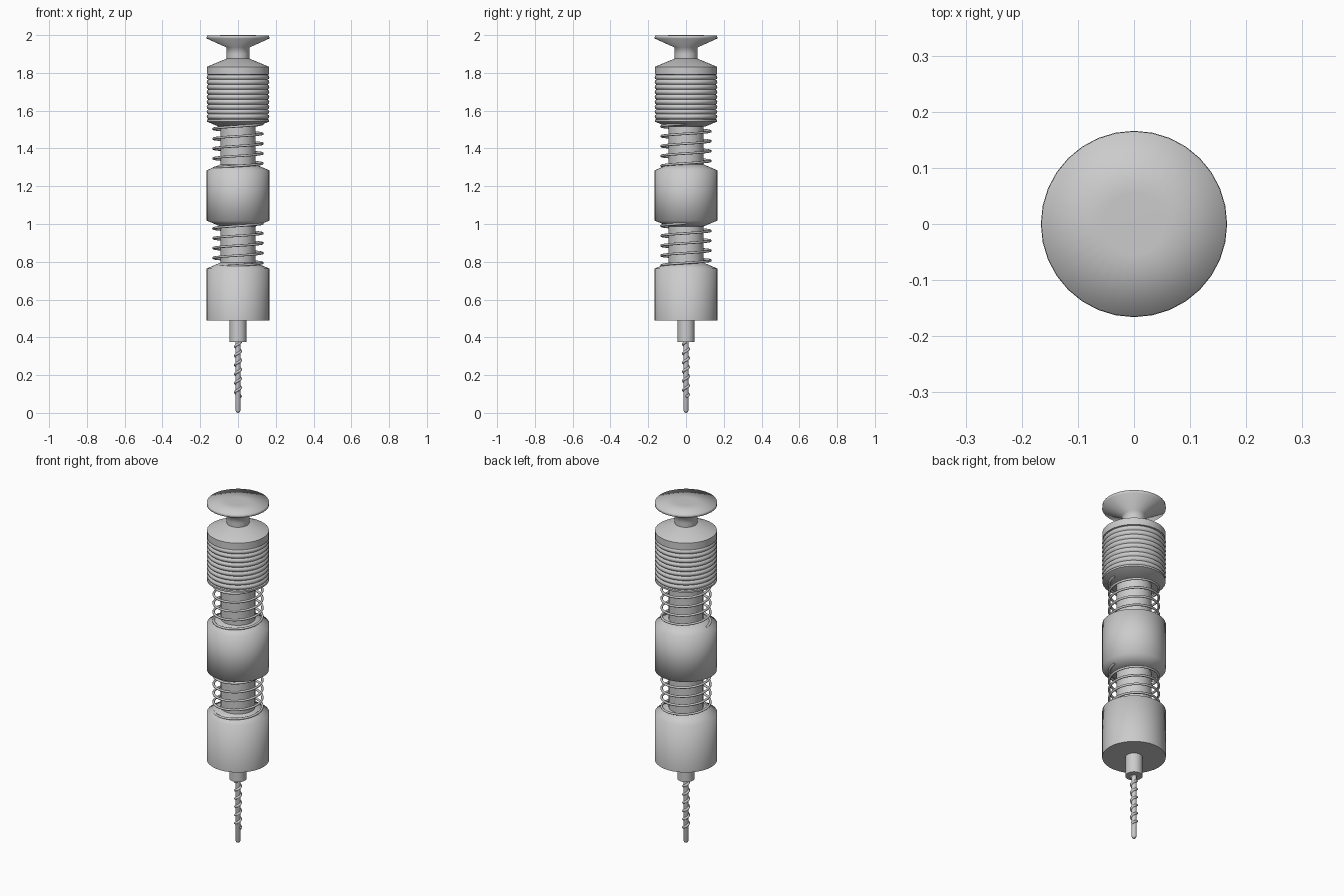
import bpy, bmesh, math

if "Cube" in bpy.data.objects:
    bpy.data.objects.remove(bpy.data.objects["Cube"])

SIDES = 32


def lathe(name, profile, sides=SIDES, angle=None):
    """Spin a (radius, z) profile around z; zero radius closes to a point."""
    bm = bmesh.new()
    verts = [bm.verts.new((r, 0, z)) for r, z in profile]
    edges = [bm.edges.new(pair) for pair in zip(verts, verts[1:])]
    bmesh.ops.spin(bm, geom=verts + edges, cent=(0, 0, 0), axis=(0, 0, 1),
                   angle=2 * math.pi, steps=sides, use_duplicate=False)
    bmesh.ops.remove_doubles(bm, verts=bm.verts, dist=1e-5)
    bmesh.ops.recalc_face_normals(bm, faces=bm.faces)
    mesh = bpy.data.meshes.new(name)
    bm.to_mesh(mesh)
    bm.free()
    ob = bpy.data.objects.new(name, mesh)
    bpy.context.collection.objects.link(ob)
    bpy.ops.object.select_all(action='DESELECT')
    ob.select_set(True)
    bpy.context.view_layer.objects.active = ob
    if angle:
        bpy.ops.object.shade_smooth_by_angle(angle=math.radians(angle))
    else:
        bpy.ops.object.shade_smooth()
    return ob


def coil(name, radius, wire, z0, z1, turns, start=0.0, steps=28):
    """Round wire wound in a right-handed helix."""
    curve = bpy.data.curves.new(name, 'CURVE')
    curve.dimensions = '3D'
    curve.bevel_depth = wire
    curve.bevel_resolution = 2
    curve.use_fill_caps = True
    n = int(turns * steps)
    spline = curve.splines.new('POLY')
    spline.points.add(n)
    for i, p in enumerate(spline.points):
        t = i / n
        a = start + t * turns * 2 * math.pi
        p.co = (radius * math.cos(a), radius * math.sin(a), z0 + t * (z1 - z0), 1)
    ob = bpy.data.objects.new(name, curve)
    bpy.context.collection.objects.link(ob)
    return ob


# Top cap: flared disc, narrow neck and shoulder down to the grip
lathe("flared_cap", [(0, 2.0), (0.055, 2.0), (0.165, 1.998), (0.166, 1.982),
                     (0.062, 1.935), (0.06, 1.90), (0.06, 1.86)])

# Ribbed grip: shoulder, stacked rounded rings, tapered underside
grip = [(0, 1.878), (0.06, 1.876), (0.165, 1.832), (0.165, 1.792)]
rings, top, bottom = 9, 1.79, 1.555
pitch = (top - bottom) / rings
for i in range(rings):
    z = top - i * pitch
    for f, r in ((0.0, 0.157), (0.2, 0.163), (0.5, 0.166), (0.8, 0.163)):
        grip.append((r, z - f * pitch))
grip += [(0.157, bottom), (0.165, 1.552), (0.165, 1.542), (0.10, 1.515), (0, 1.515)]
lathe("ribbed_grip", grip, angle=60)

# Inner rods carrying the springs
for name, z0, z1 in (("upper_rod", 1.27, 1.54), ("lower_rod", 0.75, 1.02)):
    lathe(name, [(0, z0), (0.092, z0), (0.092, z1), (0, z1)], angle=40)

# Springs
coil("upper_spring", 0.13, 0.0065, 1.295, 1.53, 4.5, math.pi)
coil("lower_spring", 0.13, 0.0065, 0.768, 1.003, 4.5, math.pi)

# Middle and lower barrels
lathe("middle_barrel", [(0, 1.316), (0.092, 1.316), (0.166, 1.284),
                        (0.166, 1.018), (0.092, 0.987), (0, 0.987)])
lathe("lower_barrel", [(0, 0.796), (0.092, 0.796), (0.166, 0.764),
                       (0.166, 0.488), (0, 0.488)], angle=80)

# Chuck and drill bit
lathe("chuck", [(0, 0.50), (0.045, 0.50), (0.045, 0.375), (0, 0.375)], angle=40)
lathe("drill_bit", [(0, 0.39), (0.0135, 0.39), (0.0135, 0.012),
                    (0.009, 0.003), (0, 0)], sides=16, angle=60)
coil("drill_flute", 0.014, 0.007, 0.085, 0.375, 6, steps=20)
